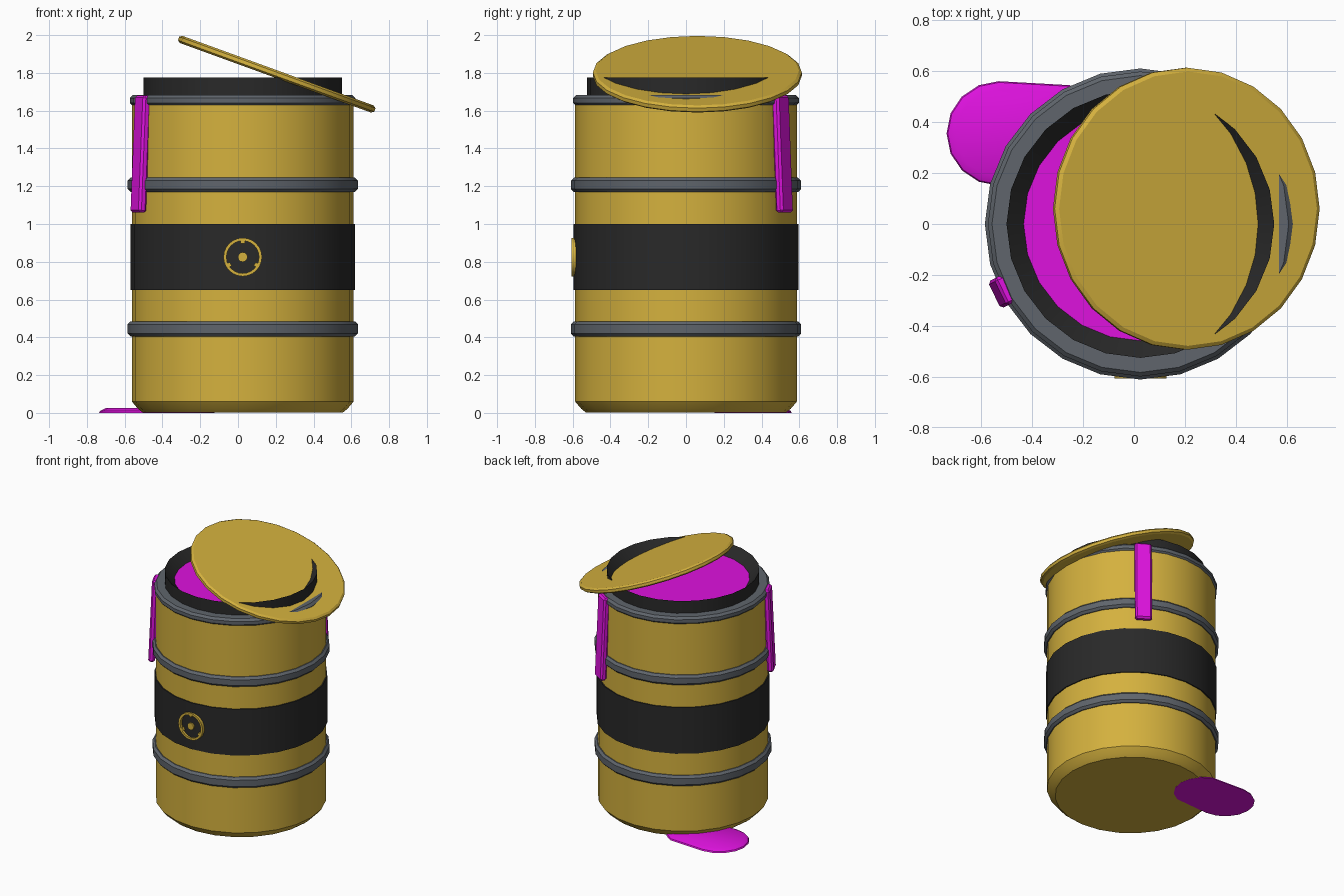
import bpy, bmesh
from math import cos, sin, pi, radians
from mathutils import Matrix

if "Cube" in bpy.data.objects:
    bpy.data.objects.remove(bpy.data.objects["Cube"])

CX = 0.025  # barrel axis
SIDES = 24


def material(name, rgb):
    m = bpy.data.materials.new(name)
    m.use_nodes = True
    m.diffuse_color = (*rgb, 1)
    m.node_tree.nodes["Principled BSDF"].inputs["Base Color"].default_value = (*rgb, 1)
    return m


GOLD = material("gold paint", (0.66, 0.44, 0.048))
DARK = material("dark rubber", (0.022, 0.022, 0.022))
STEEL = material("grey steel", (0.115, 0.13, 0.15))
SLIME = material("magenta slime", (0.73, 0.006, 0.73))


def finish(name, bm, mat, loc=(0, 0, 0), rot=(0, 0, 0)):
    bmesh.ops.recalc_face_normals(bm, faces=bm.faces[:])
    mesh = bpy.data.meshes.new(name)
    bm.to_mesh(mesh)
    bm.free()
    mesh.materials.append(mat)
    mesh.shade_smooth()
    mesh.set_sharp_from_angle(angle=radians(30))
    ob = bpy.data.objects.new(name, mesh)
    ob.location, ob.rotation_euler = loc, rot
    bpy.context.collection.objects.link(ob)
    return ob


def lathe(profile, sides=SIDES, loop=False):
    """Spin (radius, height) points; cap the ends unless the profile is a loop."""
    bm = bmesh.new()
    rows = [[bm.verts.new((r * cos(2 * pi * i / sides), r * sin(2 * pi * i / sides), z))
             for i in range(sides)] for r, z in profile]
    pairs = list(zip(rows, rows[1:]))
    if loop:
        pairs.append((rows[-1], rows[0]))
    else:
        bm.faces.new(rows[0])
        bm.faces.new(rows[-1])
    for a, b in pairs:
        for i in range(sides):
            j = (i + 1) % sides
            bm.faces.new((a[i], a[j], b[j], b[i]))
    return bm


def hoop(r_in, r_out, z0, z1, c):
    """Ring profile with chamfered outer corners."""
    return [(r_in, z0), (r_out - c, z0), (r_out, z0 + c),
            (r_out, z1 - c), (r_out - c, z1), (r_in, z1)]


AXIS = (CX, 0, 0)

# Barrel body
finish("barrel_body", lathe([(0.53, 0.002), (0.555, 0.022), (0.587, 0.06),
                             (0.587, 1.64)]), GOLD, AXIS)

# Middle band and steel hoops
finish("middle_band", lathe([(0.57, 0.65), (0.595, 0.65), (0.595, 1.0), (0.57, 1.0)],
                            loop=True), DARK, AXIS)
for name, r, z0, z1 in (("lower_hoop", 0.61, 0.405, 0.485),
                        ("upper_hoop", 0.61, 1.17, 1.245),
                        ("top_hoop", 0.598, 1.625, 1.682)):
    finish(name, lathe(hoop(0.5, r, z0, z1, 0.016), loop=True), STEEL, AXIS)

# Raised rim with sloping inner face, and the slime surface inside
finish("rim", lathe([(0.44, 1.6), (0.525, 1.6), (0.525, 1.775), (0.455, 1.705),
                     (0.44, 1.69)], loop=True), DARK, AXIS)
finish("slime_surface", lathe([(0.45, 1.66), (0.46, 1.708)]), SLIME, AXIS)

# Lid resting askew
finish("lid", lathe([(0.538, -0.02), (0.553, -0.01), (0.553, 0.01), (0.538, 0.02)]),
       GOLD, (0.205, 0.06, 1.793), (0, radians(20), 0))

# Round badge on the front of the band
FRONT = (radians(90), 0, 0)
finish("badge_ring", lathe([(0.086, 0), (0.102, 0), (0.102, 0.03), (0.086, 0.03)],
                           loop=True), GOLD, (CX, -0.576, 0.825), FRONT)
finish("badge_centre", lathe([(0.026, 0), (0.026, 0.03)], sides=12), GOLD,
       (CX, -0.576, 0.825), FRONT)
for k in range(3):
    a = pi / 2 + k * 2 * pi / 3
    bm = bmesh.new()
    bmesh.ops.create_cube(bm, size=1, matrix=Matrix.Diagonal((0.014, 0.022, 0.03, 1)))
    finish(f"badge_tick_{k + 1}", bm, GOLD,
           (CX + 0.08 * cos(a), -0.591, 0.825 + 0.08 * sin(a)), (radians(90), -a, 0))

# Slime drips over the edge, leaning slightly outwards at the bottom
for name, deg in (("drip_right", 206), ("drip_left", 58)):
    a = radians(deg)
    bm = bmesh.new()
    bmesh.ops.create_cube(bm, size=1, matrix=Matrix.Diagonal((0.045, 0.118, 0.62, 1)))
    bmesh.ops.bevel(bm, geom=bm.edges[:], offset=0.012, segments=1, affect="EDGES")
    finish(name, bm, SLIME, (CX + 0.602 * cos(a), 0.602 * sin(a), 1.37),
           (0, radians(-2.5), a))

# Slime puddle: a round pool stretched along x
bm = lathe([(0.205, 0), (0.2, 0.01), (0.17, 0.025)], sides=16)
for v in bm.verts:
    if v.co.x > 0.001:
        v.co.x += 0.2
finish("puddle", bm, SLIME, (-0.53, 0.355, 0))
